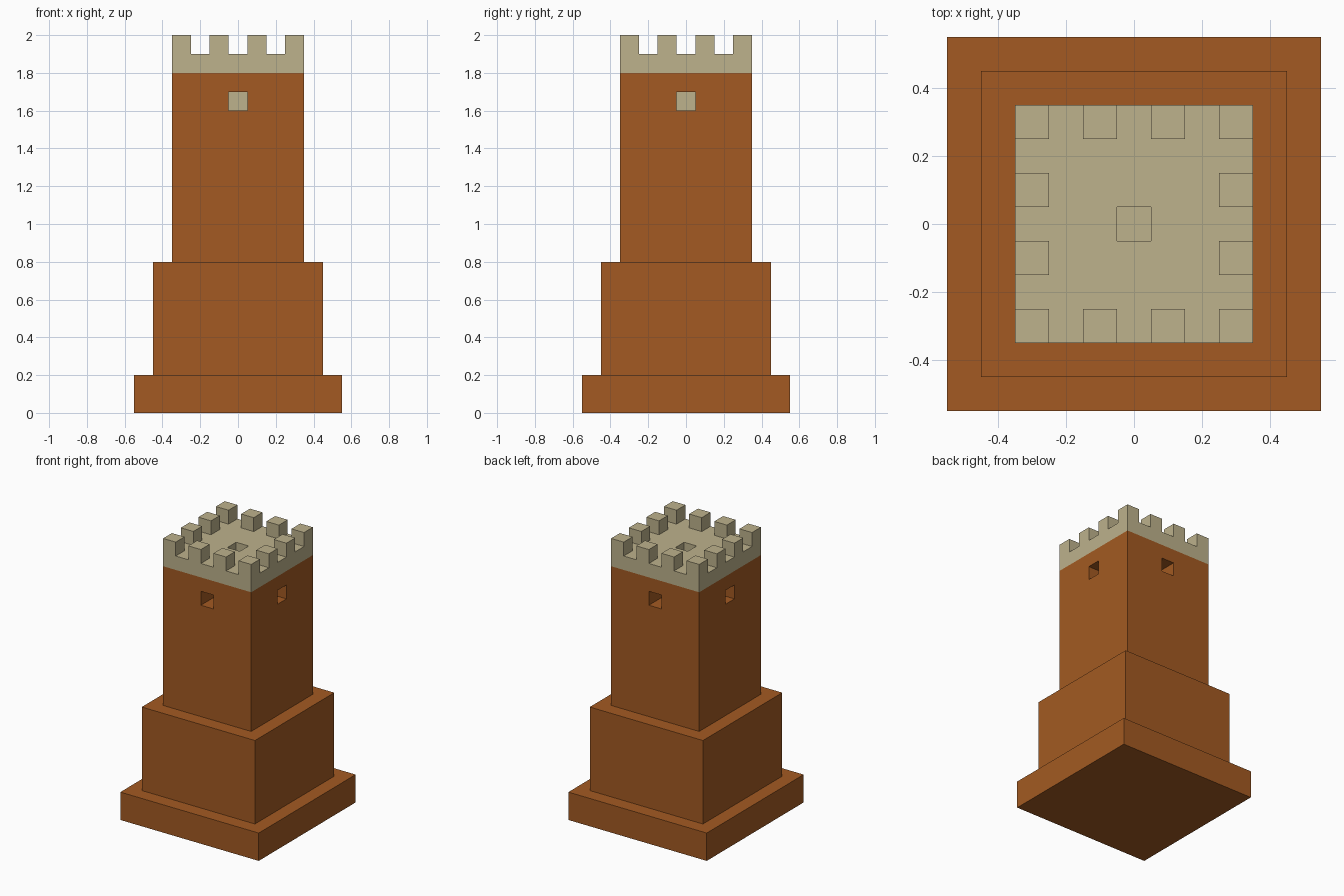
import bpy, bmesh
from mathutils import Matrix, Vector

old = bpy.data.objects.get("Cube")
if old:
    bpy.data.objects.remove(old, do_unlink=True)


def material(name, rgb):
    m = bpy.data.materials.new(name)
    m.use_nodes = True
    m.diffuse_color = (*rgb, 1)
    m.node_tree.nodes["Principled BSDF"].inputs["Base Color"].default_value = (*rgb, 1)
    return m


BRICK = material("brick_brown", (0.366, 0.102, 0.016))
STONE = material("pale_stone", (0.509, 0.445, 0.262))


def add_object(name, bm, mat):
    bmesh.ops.recalc_face_normals(bm, faces=bm.faces)
    mesh = bpy.data.meshes.new(name)
    bm.to_mesh(mesh)
    bm.free()
    mesh.materials.append(mat)
    obj = bpy.data.objects.new(name, mesh)
    bpy.context.collection.objects.link(obj)
    return obj


def box(name, sx, sy, z0, z1, mat):
    bm = bmesh.new()
    place = Matrix.Translation((0, 0, (z0 + z1) / 2)) @ Matrix.Diagonal((sx, sy, z1 - z0, 1))
    bmesh.ops.create_cube(bm, size=1, matrix=place)
    return add_object(name, bm, mat)


def cut(target, cutter):
    mod = target.modifiers.new("cut", "BOOLEAN")
    mod.operation = "DIFFERENCE"
    mod.solver = "EXACT"
    mod.object = cutter
    bpy.context.view_layer.objects.active = target
    bpy.ops.object.modifier_apply(modifier=mod.name)
    bpy.data.objects.remove(cutter, do_unlink=True)


# Stepped brick body
box("foundation", 1.1, 1.1, 0, 0.2, BRICK)
box("lower_storey", 0.9, 0.9, 0.2, 0.8, BRICK)
tower = box("tower_shaft", 0.7, 0.7, 0.8, 1.8, BRICK)

# Window tunnels on all four sides and the roof shaft that meets them
cut(tower, box("window_cutter_x", 1, 0.1, 1.6, 1.7, BRICK))
cut(tower, box("window_cutter_y", 0.1, 1, 1.6, 1.7, BRICK))
cut(tower, box("roof_shaft_cutter", 0.1, 0.1, 1.65, 1.9, BRICK))

# Pale block where the tunnels meet
box("inner_block", 0.1, 0.1, 1.6, 1.7, STONE)

# Crown: gridded roof, open hatch, skirt, and battlements raised from the rim
bm = bmesh.new()
bmesh.ops.create_grid(bm, x_segments=7, y_segments=7, size=0.35,
                      matrix=Matrix.Translation((0, 0, 1.9)))
merlons, hatch = [], []
for face in bm.faces:
    c = face.calc_center_median()
    i, j = round(c.x * 10), round(c.y * 10)
    if max(abs(i), abs(j)) == 3 and i % 2 and j % 2:
        merlons.append(face)
    elif i == 0 and j == 0:
        hatch.append(face)
bmesh.ops.delete(bm, geom=hatch, context="FACES_ONLY")


def move_new(result, dz):
    verts = [g for g in result["geom"] if isinstance(g, bmesh.types.BMVert)]
    bmesh.ops.translate(bm, verts=verts, vec=Vector((0, 0, dz)))


rim = [e for e in bm.edges if e.is_boundary]
move_new(bmesh.ops.extrude_edge_only(bm, edges=rim), -0.1)
for face in merlons:
    result = bmesh.ops.extrude_discrete_faces(bm, faces=[face])
    top = result["faces"][0]
    bmesh.ops.translate(bm, verts=top.verts, vec=Vector((0, 0, 0.1)))
bmesh.ops.remove_doubles(bm, verts=bm.verts, dist=0.0001)
bmesh.ops.dissolve_limit(bm, angle_limit=0.02, verts=bm.verts, edges=bm.edges)
add_object("battlement_crown", bm, STONE)
